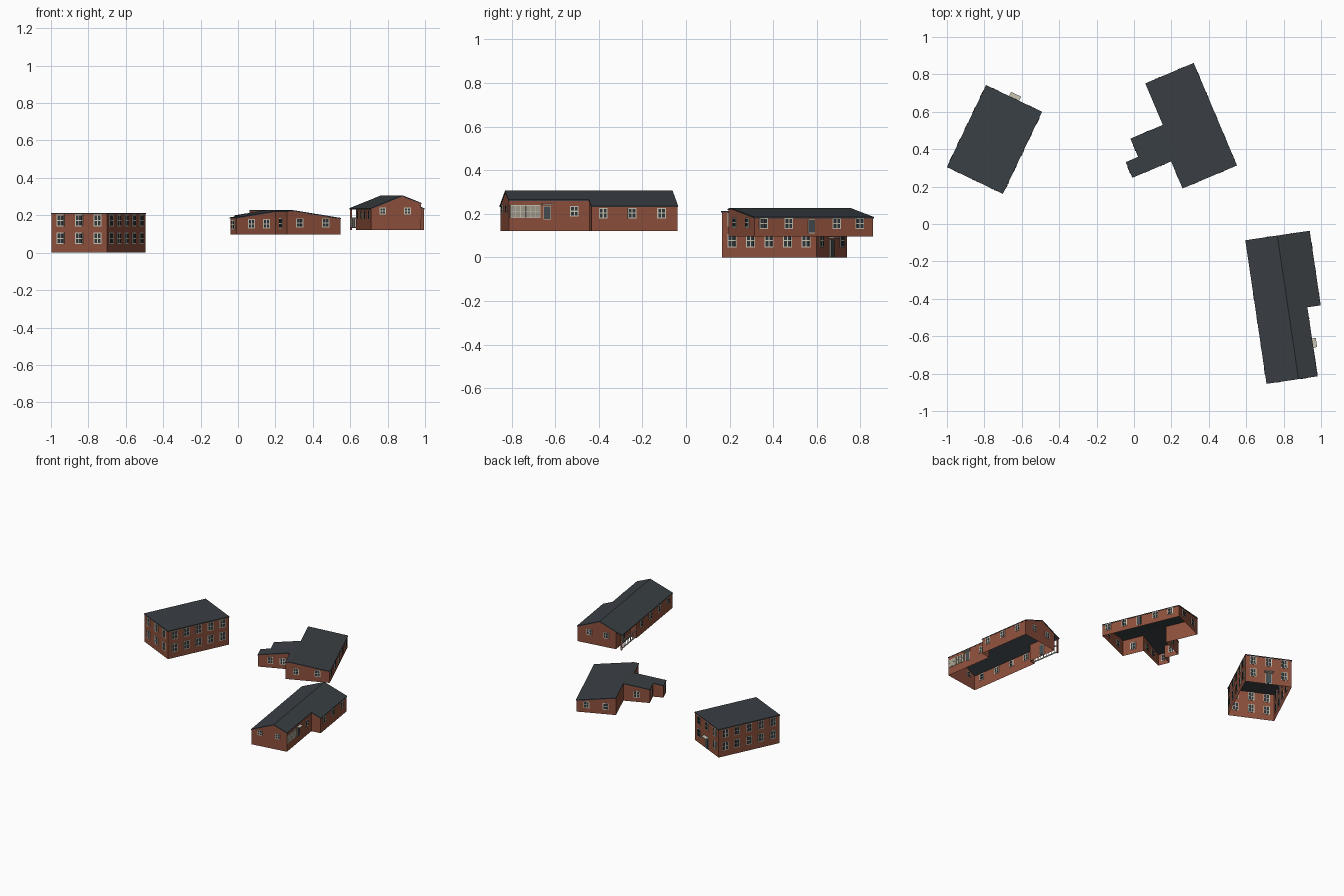
import bpy, bmesh, math
from mathutils import Matrix, Vector

cube = bpy.data.objects.get("Cube")
if cube:
    bpy.data.objects.remove(cube, do_unlink=True)


def material(name, rgb):
    m = bpy.data.materials.new(name)
    m.use_nodes = True
    m.diffuse_color = (*rgb, 1)
    bsdf = m.node_tree.nodes["Principled BSDF"]
    bsdf.inputs["Base Color"].default_value = (*rgb, 1)
    bsdf.inputs["Roughness"].default_value = 0.9
    return m


MATS = [material("red brick", (0.27, 0.08, 0.045)),
        material("slate roof", (0.042, 0.05, 0.058)),
        material("cream frame", (0.58, 0.55, 0.45)),
        material("dark glass", (0.03, 0.037, 0.043)),
        material("grey door", (0.06, 0.075, 0.085)),
        material("pale panel", (0.36, 0.33, 0.26))]
BRICK, ROOF, FRAME, GLASS, DOOR, PANEL = range(len(MATS))
TURN = {"E": 0, "N": 90, "W": 180, "S": 270}


def finish(bm, name, place):
    mesh = bpy.data.meshes.new(name)
    bm.to_mesh(mesh)
    bm.free()
    for m in MATS:
        mesh.materials.append(m)
    obj = bpy.data.objects.new(name, mesh)
    obj.matrix_world = place
    bpy.context.collection.objects.link(obj)


def box(bm, size, mat, matrix):
    made = bmesh.ops.create_cube(bm, size=1, matrix=matrix @ Matrix.Diagonal((*size, 1)))
    for f in {f for v in made["verts"] for f in v.link_faces}:
        f.material_index = mat


def walls(name, outline, base, height, place):
    """Open-bottomed ring of walls following the roof height."""
    bm = bmesh.new()
    low = [bm.verts.new((x, y, base)) for x, y in outline]
    top = [bm.verts.new((x, y, height(x))) for x, y in outline]
    for i in range(len(outline)):
        j = (i + 1) % len(outline)
        bm.faces.new((low[i], low[j], top[j], top[i]))
    finish(bm, name, place)


def roof(name, slabs, height, place, thick=0.006, lip=0.003):
    """Roof slabs (x0, x1, y0, y1), split along the ridge."""
    bm = bmesh.new()
    for x0, x1, y0, y1 in slabs:
        made = bmesh.ops.create_cube(bm, size=1)
        for v in made["verts"]:
            x = x1 if v.co.x > 0 else x0
            y = y1 + lip if v.co.y > 0 else y0 - lip
            v.co = Vector((x, y, height(x) + (thick if v.co.z > 0 else 0)))
        for f in bm.faces:
            f.material_index = ROOF
    finish(bm, name, place)


def opening(bm, side, x, y, z, w, h, kind="window"):
    """Window, door or panel plate on a wall facing the given side."""
    m = Matrix.Translation((x, y, z)) @ Matrix.Rotation(math.radians(TURN[side]), 4, "Z")
    box(bm, (0.006, w, h), FRAME, m)
    bar = 0.005
    if kind == "door":
        box(bm, (0.009, w - bar, h - bar), DOOR, m)
        return
    cols, rows, fill = (6, 2, PANEL) if kind == "panel" else (2, 2, GLASS)
    if kind == "panel":
        bar = 0.003
    pw, ph = (w - bar) / cols, (h - bar) / rows
    for c in range(cols):
        for r in range(rows):
            spot = Matrix.Translation((0, (c - (cols - 1) / 2) * pw, (r - (rows - 1) / 2) * ph))
            box(bm, (0.009, pw - bar, ph - bar), fill, m @ spot)


# Two-storey block with a flat roof
place = Matrix.Translation((-0.746, 0.452, 0)) @ Matrix.Rotation(math.radians(-25.5), 4, "Z")
hx, hy = 0.164, 0.24
flat = lambda x: 0.207
walls("block_walls", [(-hx, -hy), (hx, -hy), (hx, hy), (-hx, hy)], 0, flat, place)
roof("block_roof", [(-hx - 0.002, hx + 0.002, -hy, hy)], flat, place)
bm = bmesh.new()
for z in (0.077, 0.172):
    for i in range(-2, 3):
        for side, x in (("E", hx), ("W", -hx)):
            opening(bm, side, x, i * 0.094, z, 0.045, 0.062)
    for i in (-1, 0, 1):
        opening(bm, "S", i * 0.11, -hy, z, 0.045, 0.062)
        if i or z > 0.1:
            opening(bm, "N", i * 0.11, hy, z, 0.045, 0.062)
opening(bm, "N", 0, hy, 0.042, 0.045, 0.08, "door")
finish(bm, "block_windows_and_door", place)
bm = bmesh.new()
box(bm, (0.06, 0.03, 0.006), FRAME, Matrix.Translation((0, hy + 0.013, 0.09)))
finish(bm, "block_door_canopy", place)

# Low hall with stepped side wing
place = Matrix.Rotation(math.radians(22.9), 4, "Z")
ridge, west, east, south, north = 0.348, 0.316, 0.626, 0.077, 0.666
pitch = lambda x: 0.222 - 0.15 * abs(x - ridge)
walls("hall_walls",
      [(west, south), (ridge, south), (east, south), (east, north), (ridge, north),
       (ridge, 0.425), (0.163, 0.425), (0.163, 0.319), (0.09, 0.319), (0.09, 0.234), (west, 0.234)],
      0.097, pitch, place)
roof("hall_roof",
     [(ridge, east + 0.003, south, north), (west - 0.003, ridge, south, 0.234),
      (0.16, ridge, 0.234, 0.425), (0.088, ridge, 0.234, 0.319)], pitch, place)
bm = bmesh.new()
for y in (0.121, 0.246, 0.485, 0.60):
    opening(bm, "E", east, y, 0.156, 0.042, 0.05)
opening(bm, "E", east, 0.36, 0.143, 0.034, 0.064, "door")
for x in (0.39, 0.54):
    opening(bm, "S", x, south, 0.16, 0.042, 0.048)
for x in (0.42, 0.555):
    opening(bm, "N", x, north, 0.156, 0.042, 0.05)
for x in (0.176, 0.263):
    opening(bm, "S", x, 0.234, 0.154, 0.04, 0.05)
opening(bm, "N", 0.255, 0.425, 0.154, 0.042, 0.05)
opening(bm, "W", 0.09, 0.276, 0.15, 0.04, 0.05)
opening(bm, "W", 0.163, 0.372, 0.154, 0.04, 0.05)
opening(bm, "W", west, 0.155, 0.157, 0.042, 0.055)
finish(bm, "hall_windows_and_door", place)

# Long gabled house with an eastern extension and a corner porch
place = Matrix.Rotation(math.radians(8.4), 4, "Z")
ridge, west, inner, east = 0.749, 0.579, 0.849, 0.921
south, step, north, porch, deep = -0.946, -0.573, -0.176, -0.40, 0.625
base = 0.122
gable = lambda x: 0.301 - 0.4 * abs(x - ridge)
walls("house_walls",
      [(west, south), (ridge, south), (inner, south), (inner, step), (east, step), (east, north),
       (ridge, north), (deep, north), (deep, porch), (west, porch)], base, gable, place)
roof("house_roof",
     [(west - 0.003, ridge, south, north), (ridge, inner + 0.003, south, step),
      (ridge, east + 0.003, step, north)], gable, place)
bm = bmesh.new()
for y in (-0.52, -0.386, -0.25):
    opening(bm, "E", east, y, 0.203, 0.04, 0.048)
opening(bm, "E", inner, -0.643, 0.212, 0.04, 0.048)
opening(bm, "E", inner, -0.769, 0.205, 0.034, 0.064, "door")
opening(bm, "E", inner, -0.87, 0.21, 0.14, 0.06, "panel")
for x in (0.642, 0.776):
    opening(bm, "S", x, south, 0.223, 0.036, 0.038)
for x in (0.70, 0.83):
    opening(bm, "N", x, north, 0.21, 0.04, 0.045)
for i in range(4):
    opening(bm, "W", west, -0.88 + i * 0.135, 0.203, 0.04, 0.048)
opening(bm, "W", deep, -0.29, 0.17, 0.036, 0.08, "door")
finish(bm, "house_windows_and_doors", place)
bm = bmesh.new()
box(bm, (0.025, 0.05, 0.005), FRAME, Matrix.Translation((inner + 0.011, -0.769, 0.244)))
finish(bm, "house_door_canopy", place)

# Porch posts and railing
bm = bmesh.new()
mid, run = (porch + north) / 2, north - porch
for z in (0.135, 0.185):
    box(bm, (0.006, run, 0.007), FRAME, Matrix.Translation((west + 0.003, mid, z)))
for i in range(9):
    y = porch + run * (i + 0.5) / 9
    box(bm, (0.003, 0.003, 0.05), FRAME, Matrix.Translation((west + 0.003, y, 0.16)))
box(bm, (0.01, 0.01, 0.112), BRICK, Matrix.Translation((west + 0.005, north - 0.005, base + 0.056)))
finish(bm, "porch_railing", place)
